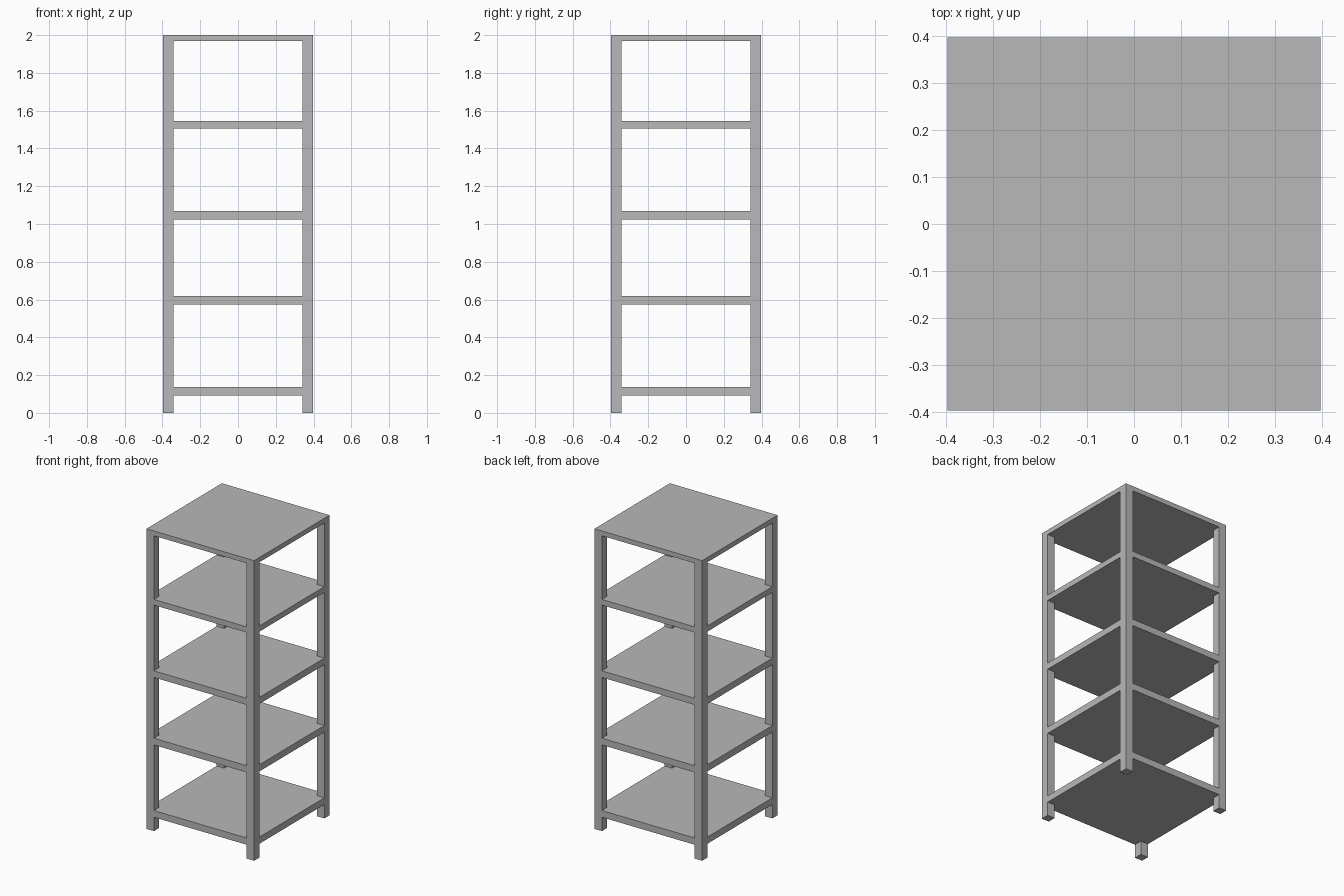
import bpy, bmesh

if "Cube" in bpy.data.objects:
    bpy.data.objects.remove(bpy.data.objects["Cube"])

H = 0.397     # half width of the unit
P = 0.055     # post thickness
I = H - P     # inner face of the posts

# Dark grey finish for every part
grey = bpy.data.materials.new("dark_grey")
grey.diffuse_color = (0.48, 0.48, 0.48, 1)
grey.use_nodes = True
grey.node_tree.nodes["Principled BSDF"].inputs["Base Color"].default_value = grey.diffuse_color


def slab(name, outline, z0, z1):
    """Extrude a flat outline from z0 up to z1."""
    bm = bmesh.new()
    face = bm.faces.new([bm.verts.new((x, y, z0)) for x, y in outline])
    ext = bmesh.ops.extrude_face_region(bm, geom=[face])
    verts = [v for v in ext["geom"] if isinstance(v, bmesh.types.BMVert)]
    bmesh.ops.translate(bm, verts=verts, vec=(0, 0, z1 - z0))
    bmesh.ops.recalc_face_normals(bm, faces=bm.faces)
    mesh = bpy.data.meshes.new(name)
    bm.to_mesh(mesh)
    bm.free()
    mesh.materials.append(grey)
    obj = bpy.data.objects.new(name, mesh)
    bpy.context.collection.objects.link(obj)
    return obj


def rect(x0, y0, x1, y1):
    return [(x0, y0), (x1, y0), (x1, y1), (x0, y1)]


# Top board covers the posts
slab("top_board", rect(-H, -H, H, H), 1.968, 2.0)

# Shelves, notched at the corners to fit flush around the posts
notched = [(-I, -H), (I, -H), (I, -I), (H, -I), (H, I), (I, I),
           (I, H), (-I, H), (-I, I), (-H, I), (-H, -I), (-I, -I)]
levels = [(0.092, 0.137), (0.574, 0.619), (1.024, 1.068), (1.506, 1.544)]
for i, (z0, z1) in enumerate(levels, 1):
    slab(f"shelf_{i}", notched, z0, z1)

# Four corner posts
for side, x in (("left", -H), ("right", I)):
    for end, y in (("front", -H), ("back", I)):
        slab(f"{end}_{side}_post", rect(x, y, x + P, y + P), 0, 1.968)
